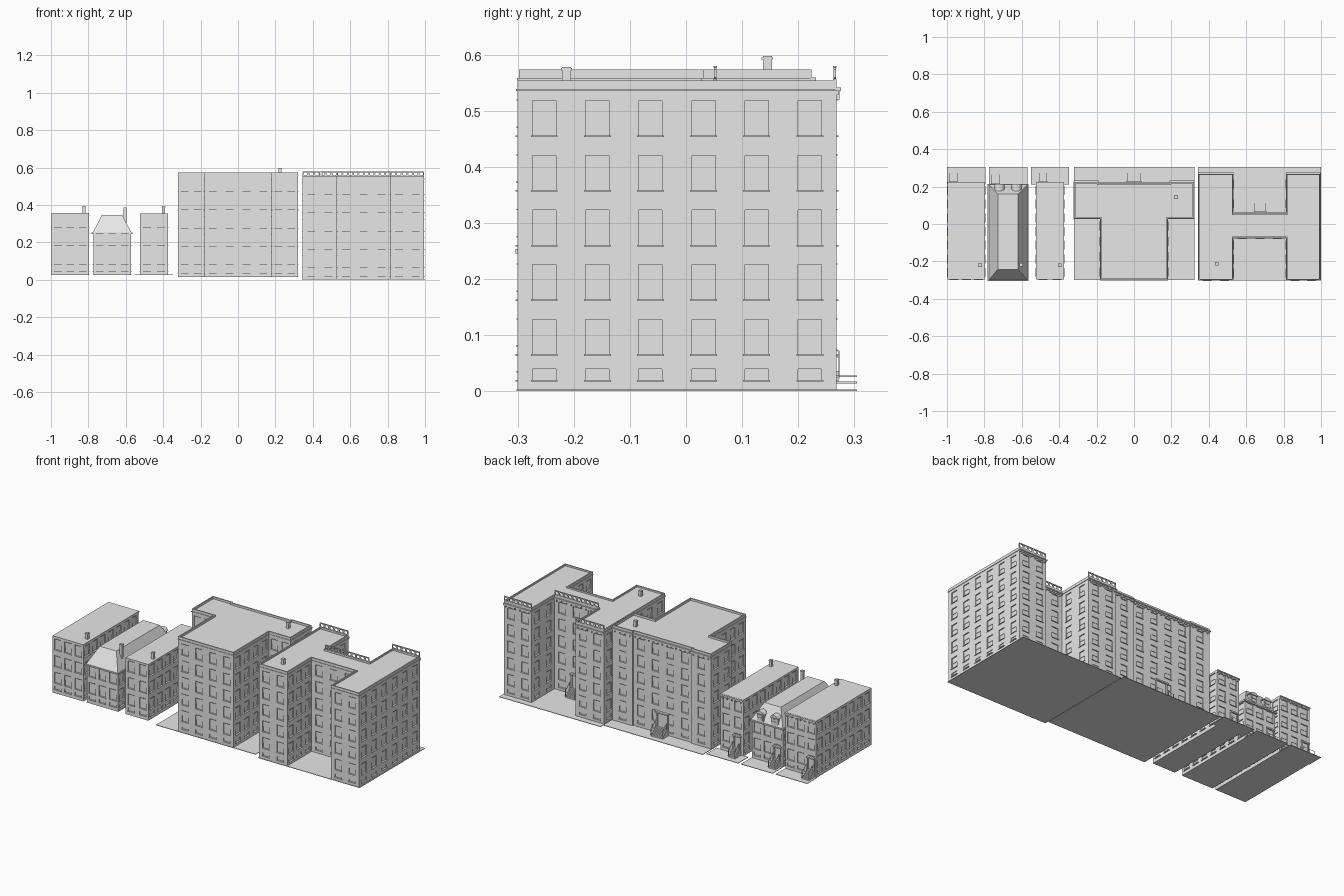
import bpy, bmesh, math
from mathutils import Vector

if "Cube" in bpy.data.objects:
    bpy.data.objects.remove(bpy.data.objects["Cube"])

stone = bpy.data.materials.new("grey_stone")
stone.diffuse_color = (0.8, 0.8, 0.8, 1)
stone.use_nodes = True
stone.node_tree.nodes["Principled BSDF"].inputs["Base Color"].default_value = stone.diffuse_color


def finish(bm, name):
    me = bpy.data.meshes.new(name)
    bm.to_mesh(me)
    bm.free()
    me.materials.append(stone)
    ob = bpy.data.objects.new(name, me)
    bpy.context.collection.objects.link(ob)
    return ob


def quad(bm, pts):
    return bm.faces.new([bm.verts.new(p) for p in pts])


def box(bm, a, b):
    lo = [min(p, q) for p, q in zip(a, b)]
    hi = [max(p, q) for p, q in zip(a, b)]
    prism(bm, [(lo[0], lo[1]), (hi[0], lo[1]), (hi[0], hi[1]), (lo[0], hi[1])], lo[2], hi[2])


def prism(bm, poly, z0, z1, top=None):
    top = top or poly
    n = len(poly)
    lo = [bm.verts.new((x, y, z0)) for x, y in poly]
    hi = [bm.verts.new((x, y, z1)) for x, y in top]
    for i in range(n):
        j = (i + 1) % n
        bm.faces.new((lo[i], lo[j], hi[j], hi[i]))
    bm.faces.new(hi)
    bm.faces.new(lo[::-1])


def offset(poly, d):
    # grow a right-angled outline outwards by d
    out = []
    for i, p in enumerate(poly):
        p = Vector(p)
        a = (p - Vector(poly[i - 1])).normalized()
        b = (Vector(poly[(i + 1) % len(poly)]) - p).normalized()
        q = p + d * Vector((a.y, -a.x)) + d * Vector((b.y, -b.x))
        out.append((q.x, q.y))
    return out


def wall(bm, p, q, z0, z1, rows, pitch):
    # wall with recessed two-pane windows, sills and lintels
    p, q = Vector((*p, 0)), Vector((*q, 0))
    L = (q - p).length
    u = (q - p) / L
    n = Vector((u.y, -u.x, 0))
    cols = max(1, round(L / pitch)) if L > 0.08 else 0
    us, zs = [0], [z0]
    for i in range(cols):
        c = L * (i + 0.5) / cols
        us += [c - 0.021, c + 0.021]
    for a, b in rows:
        zs += [z0 + a, z0 + b]
    us.append(L)
    zs.append(z1)

    def P(s, z, d=0):
        return p + u * s + n * d + Vector((0, 0, z))

    for i in range(len(us) - 1):
        for j in range(len(zs) - 1):
            a, b, c, d = us[i], us[i + 1], zs[j], zs[j + 1]
            if not (i % 2 and j % 2):
                quad(bm, [P(a, c), P(b, c), P(b, d), P(a, d)])
                continue
            m, lo, hi = (c + d) / 2, -0.006, -0.004
            quad(bm, [P(a, c, lo), P(b, c, lo), P(b, m, lo), P(a, m, lo)])
            quad(bm, [P(a, m, hi), P(b, m, hi), P(b, d, hi), P(a, d, hi)])
            quad(bm, [P(a, m, lo), P(b, m, lo), P(b, m, hi), P(a, m, hi)])
            quad(bm, [P(a, c), P(b, c), P(b, c, lo), P(a, c, lo)])
            quad(bm, [P(a, d, lo), P(b, d, lo), P(b, d), P(a, d)])
            quad(bm, [P(a, c), P(a, c, lo), P(a, d, lo), P(a, d)])
            quad(bm, [P(b, c, lo), P(b, c), P(b, d), P(b, d, lo)])
            box(bm, P(a - 0.003, c - 0.003, -0.001), P(b + 0.003, c, 0.004))
            if d - c > 0.03:
                box(bm, P(a - 0.001, d, -0.001), P(b + 0.001, d + 0.002, 0.002))


def building(name, poly, z0, top, rows, pitch, rim=0.0):
    bm = bmesh.new()
    n = len(poly)
    for i in range(n):
        wall(bm, poly[i], poly[(i + 1) % n], z0, top, rows, pitch)
    quad(bm, [(x, y, z0) for x, y in reversed(poly)])
    inner = offset(poly, -0.007) if rim else poly
    quad(bm, [(x, y, top - rim) for x, y in inner])
    if rim:
        # parapet cap and its inner faces
        for i in range(n):
            j = (i + 1) % n
            quad(bm, [(*poly[i], top), (*poly[j], top), (*inner[j], top), (*inner[i], top)])
            quad(bm, [(*inner[i], top), (*inner[j], top), (*inner[j], top - rim), (*inner[i], top - rim)])
    finish(bm, name + "_walls")
    if rim:
        # string course around the top: a thin open band
        bm = bmesh.new()
        out = offset(poly, 0.003)
        for i in range(n):
            j = (i + 1) % n
            za, zb = top - 0.019, top - 0.015
            quad(bm, [(*out[i], za), (*out[j], za), (*out[j], zb), (*out[i], zb)])
            quad(bm, [(*out[i], zb), (*out[j], zb), (*poly[j], zb), (*poly[i], zb)])
            quad(bm, [(*poly[i], za), (*poly[j], za), (*out[j], za), (*out[i], za)])
        finish(bm, name + "_string_course")


def part(name, *boxes):
    bm = bmesh.new()
    for a, b in boxes:
        box(bm, a, b)
    return finish(bm, name)


def rect(x0, x1, y0, y1):
    return [(x0, y0), (x1, y0), (x1, y1), (x0, y1)]


def chimney(name, x, y, z0, z1, r=0.008):
    part(name, ((x - r, y - r, z0), (x + r, y + r, z1)),
         ((x - r - .002, y - r - .002, z1 - .006), (x + r + .002, y + r + .002, z1 - .002)))


def entrance(name, x, y, z, w, dh):
    # stoop with steps, sloping rails and a framed door
    bm = bmesh.new()
    for k in range(5):
        box(bm, (x - w, y, z), (x + w, y + 0.016 + 0.01 * k, z + 0.04 - 0.008 * k))
    d = z + 0.04
    box(bm, (x - w * .75, y, d), (x + w * .75, y + .004, d + dh))
    for s in (-1, 1):
        box(bm, (x + s * w, y, d), (x + s * w * .72, y + .008, d + dh))
        e = x + s * w
        f = e - s * .003
        for yy, zz in ((y + .016, d), (y + .056, z + .008)):
            box(bm, (e, yy, zz - .002), (f, yy + .002, zz + .034))
        rail = [(y + .016, d + .032), (y + .058, z + .04), (y + .058, z + .043), (y + .016, d + .035)]
        a = [(e, p, q) for p, q in rail]
        b = [(f, p, q) for p, q in rail]
        quad(bm, a)
        quad(bm, b)
        for k in range(4):
            quad(bm, [a[k - 1], a[k], b[k], b[k - 1]])
    box(bm, (x - w * 1.1, y, d + dh), (x + w * 1.1, y + .014, d + dh + .008))
    finish(bm, name)


def cornice(name, x0, x1, y, z):
    # stepped cornice with brackets
    boxes = [((x0, y - .002, z - .012), (x1, y + .004, z)),
             ((x0 - .001, y - .002, z - .005), (x1 + .001, y + .008, z + .001))]
    n = max(2, round((x1 - x0) / .03))
    for i in range(n):
        c = x0 + (x1 - x0) * (i + .5) / n
        boxes.append(((c - .003, y, z - .02), (c + .003, y + .006, z - .005)))
    part(name, *boxes)


def balustrade(name, x0, x1, y, z):
    # pierced panel with round openings between two rails
    n = round((x1 - x0) / .029)
    w, h, seg = (x1 - x0) / n, .022, 16
    bm = bmesh.new()
    for i in range(n):
        cx, cz = x0 + w * (i + .5), z + h / 2
        ring = []
        for k in range(seg):
            t = 2 * math.pi * (k + .5) / seg
            c, s = math.cos(t), math.sin(t)
            m = max(abs(c), abs(s))
            ring.append(((cx + c / m * w / 2, y, cz + s / m * h / 2), (cx + c * .0105, y, cz + s * .0085)))
        for k in range(seg):
            quad(bm, [ring[k - 1][0], ring[k][0], ring[k][1], ring[k - 1][1]])
    ob = finish(bm, name)
    mod = ob.modifiers.new("thickness", 'SOLIDIFY')
    mod.thickness, mod.offset = .004, 0
    part(name + "_rails", ((x0, y - .003, z + h), (x1, y + .003, z + h + .003)),
         ((x0, y - .003, z - .002), (x1, y + .003, z + .001)))


def storeys(first, count):
    return [(.02, .04)] + [(first + .0975 * i, first + .0975 * i + .062) for i in range(count)]


# ---- H-plan apartment block ----
h_plan = [(.345, -.3), (.53, -.3), (.53, -.075), (.815, -.075), (.815, -.3), (.995, -.3),
          (.995, .268), (.815, .268), (.815, .055), (.53, .055), (.53, .268), (.345, .268)]
building("h_block", h_plan, 0, .554, storeys(.066, 5), .09, .009)
part("h_block_ground", ((.342, -.302, 0), (1, .305, .003)))
for tag, x0, x1, y in (("left", .345, .53, .268), ("middle", .53, .815, .055), ("right", .815, .995, .268)):
    cornice("h_block_cornice_" + tag, x0, x1, y, .54)
    balustrade("h_block_balustrade_" + tag, x0, x1, y - .003, .555)
entrance("h_block_entrance", .675, .055, .003, .03, .075)
chimney("h_block_chimney", .443, -.213, .54, .578)

# ---- T-plan apartment block ----
t_plan = [(-.18, -.298), (.18, -.298), (.18, .03), (.32, .03), (.32, .224), (.19, .224), (.19, .216),
          (-.19, .216), (-.19, .224), (-.32, .224), (-.32, .03), (-.18, .03)]
building("t_block", t_plan, .016, .573, storeys(.066, 5), .09, .012)
part("t_block_ground", ((-.322, -.3, .014), (.324, .305, .017)))
for tag, x0, x1, y in (("left", -.32, -.19, .224), ("middle", -.19, .19, .216), ("right", .19, .32, .224)):
    cornice("t_block_cornice_" + tag, x0, x1, y, .558)
entrance("t_block_entrance", 0, .216, .017, .038, .08)
chimney("t_block_chimney", .225, .145, .56, .597)

# ---- flat-roofed town houses ----
for tag, x0, x1, g0, g1, top, cx, sx in (("left", -.996, -.797, -1, -.795, .358, -.824, -.965),
                                        ("right", -.523, -.375, -.552, -.347, .355, -.397, -.487)):
    name = tag + "_house"
    building(name, rect(x0, x1, -.296, .216), .027, top, storeys(.058, 3), .075)
    part(name + "_ground", ((x0, -.296, .025), (x1, .22, .028)), ((g0, .212, .025), (g1, .305, .028)))
    cornice(name + "_cornice", x0, x1, .216, top - .002)
    entrance(name + "_entrance", sx, .216, .028, .022, .065)
    chimney(name + "_chimney", cx, -.22, top - .005, .393)

# ---- mansard house ----
building("mansard_house", rect(-.773, -.572, -.296, .206), .027, .248, storeys(.058, 2), .075)
part("mansard_ground", ((-.775, -.296, .025), (-.57, .305, .028)))
part("mansard_eaves", ((-.782, -.304, .245), (-.564, .214, .253)))
bm = bmesh.new()
prism(bm, rect(-.776, -.57, -.3, .21), .253, .347, rect(-.728, -.62, -.242, .16))
finish(bm, "mansard_roof")
for tag, x in (("left", -.72), ("right", -.628)):
    # dormer with a peaked top
    part("dormer_" + tag, ((x - .022, .15, .253), (x + .022, .208, .3)),
         ((x - .014, .2, .262), (x + .014, .211, .278)), ((x - .014, .2, .281), (x + .014, .211, .295)))
    bm = bmesh.new()
    prof = [(x - .027, .3), (x + .027, .3), (x + .016, .313), (x, .318), (x - .016, .313)]
    a = [(px, .214, pz) for px, pz in prof]
    b = [(px, .15, pz) for px, pz in prof]
    quad(bm, a[::-1])
    quad(bm, b)
    for k in range(5):
        quad(bm, [a[k - 1], a[k], b[k], b[k - 1]])
    finish(bm, "dormer_roof_" + tag)
entrance("mansard_entrance", -.74, .206, .028, .022, .065)
chimney("mansard_chimney", -.603, -.218, .25, .386)
